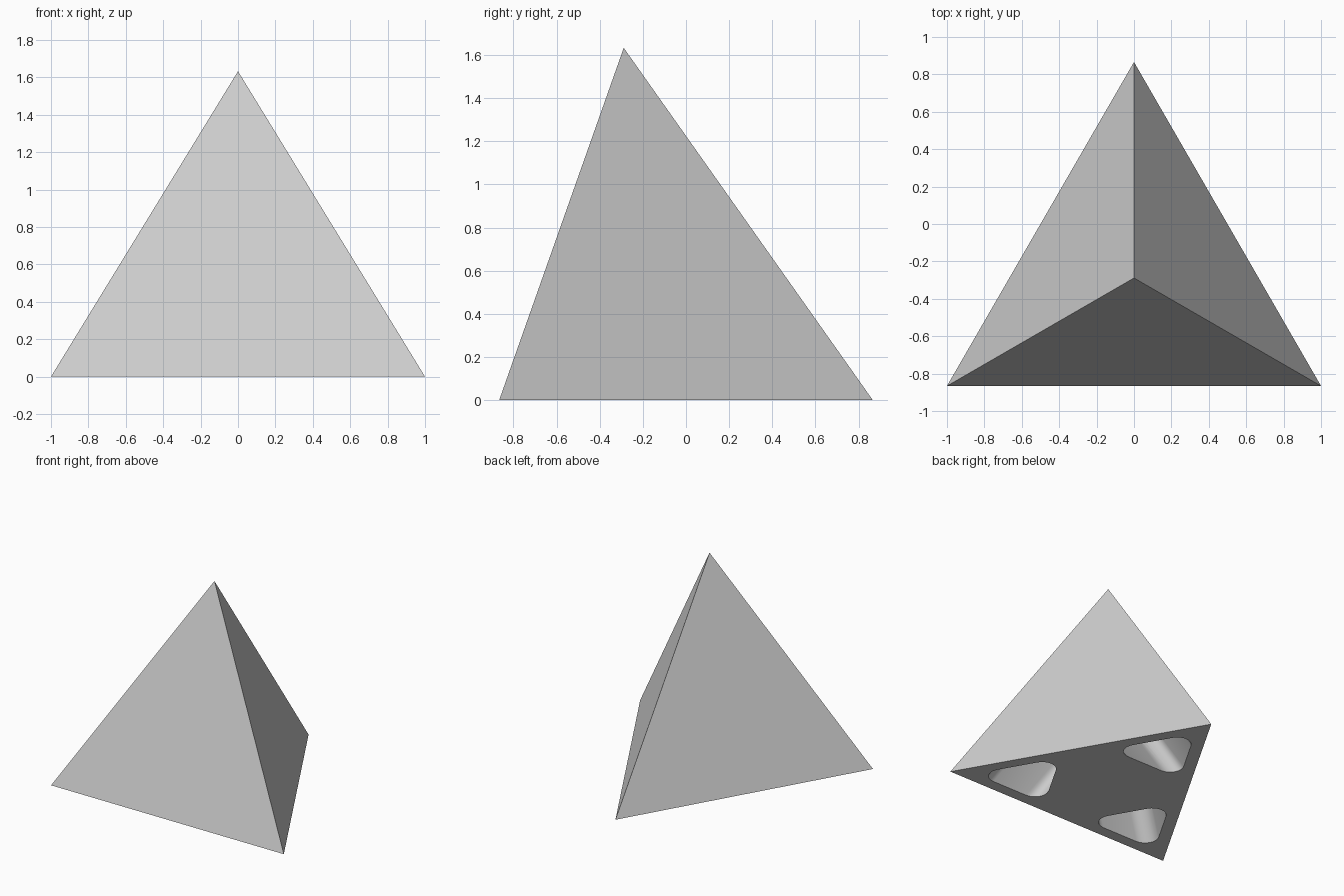
import bpy, bmesh
from math import pi, cos, sin, sqrt, atan2
from mathutils import Vector

cube = bpy.data.objects.get("Cube")
if cube:
    bpy.data.objects.remove(cube, do_unlink=True)

grey = bpy.data.materials.new("light_grey")
grey.use_nodes = True
colour = (0.62, 0.62, 0.62, 1)
grey.diffuse_color = colour
grey.node_tree.nodes["Principled BSDF"].inputs["Base Color"].default_value = colour

H = sqrt(3) / 2
HEIGHT = 2 * sqrt(2 / 3)
CENTRE = Vector((0, -H / 3, 0))
APEX = CENTRE + Vector((0, 0, HEIGHT))
CORNERS = [Vector((-1, -H, 0)), Vector((1, -H, 0)), Vector((0, H, 0))]


def make_object(name, bm):
    bmesh.ops.recalc_face_normals(bm, faces=bm.faces)
    mesh = bpy.data.meshes.new(name)
    bm.to_mesh(mesh)
    bm.free()
    mesh.materials.append(grey)
    obj = bpy.data.objects.new(name, mesh)
    bpy.context.collection.objects.link(obj)
    return obj


def rounded_triangle(points, radius, steps=8):
    """Outline of an equilateral triangle with rounded corners."""
    mid = sum(points, Vector()) / 3
    outline = []
    for p in points:
        out = (p - mid).normalized()
        centre = p - out * 2 * radius
        start = atan2(out.y, out.x) - pi / 3
        for i in range(steps + 1):
            a = start + 2 * pi / 3 * i / steps
            outline.append(centre + Vector((cos(a), sin(a), 0)) * radius)
    return outline


# Solid tetrahedral body
bm = bmesh.new()
bmesh.ops.convex_hull(bm, input=[bm.verts.new(p) for p in CORNERS + [APEX]])
body = make_object("pyramid_body", bm)

# Slanted pockets in the base, each parallel to its own rising edge
MARGIN, SIZE, RADIUS, DEPTH = 0.052, 0.326, 0.1, 0.45
cutters = []
for i, corner in enumerate(CORNERS):
    to_a = CORNERS[(i + 1) % 3] - corner
    to_b = CORNERS[(i + 2) % 3] - corner
    origin = corner + (to_a + to_b) * MARGIN
    outline = rounded_triangle([origin, origin + to_a * SIZE, origin + to_b * SIZE], RADIUS)
    rise = (APEX - corner) / HEIGHT
    bm = bmesh.new()
    low = [bm.verts.new(p - rise * 0.1) for p in outline]
    high = [bm.verts.new(p + rise * DEPTH) for p in outline]
    bm.faces.new(low)
    bm.faces.new(high)
    for j in range(len(low)):
        k = (j + 1) % len(low)
        bm.faces.new((low[j], low[k], high[k], high[j]))
    cutter = make_object("pocket_cutter", bm)
    cutter.hide_render = True
    cutters.append(cutter)

bpy.ops.object.select_all(action="DESELECT")
body.select_set(True)
bpy.context.view_layer.objects.active = body
for cutter in cutters:
    cut = body.modifiers.new("pocket", "BOOLEAN")
    cut.operation = "DIFFERENCE"
    cut.solver = "EXACT"
    cut.object = cutter
    bpy.ops.object.modifier_apply(modifier=cut.name)
    bpy.data.objects.remove(cutter, do_unlink=True)
bpy.ops.object.shade_smooth_by_angle()
